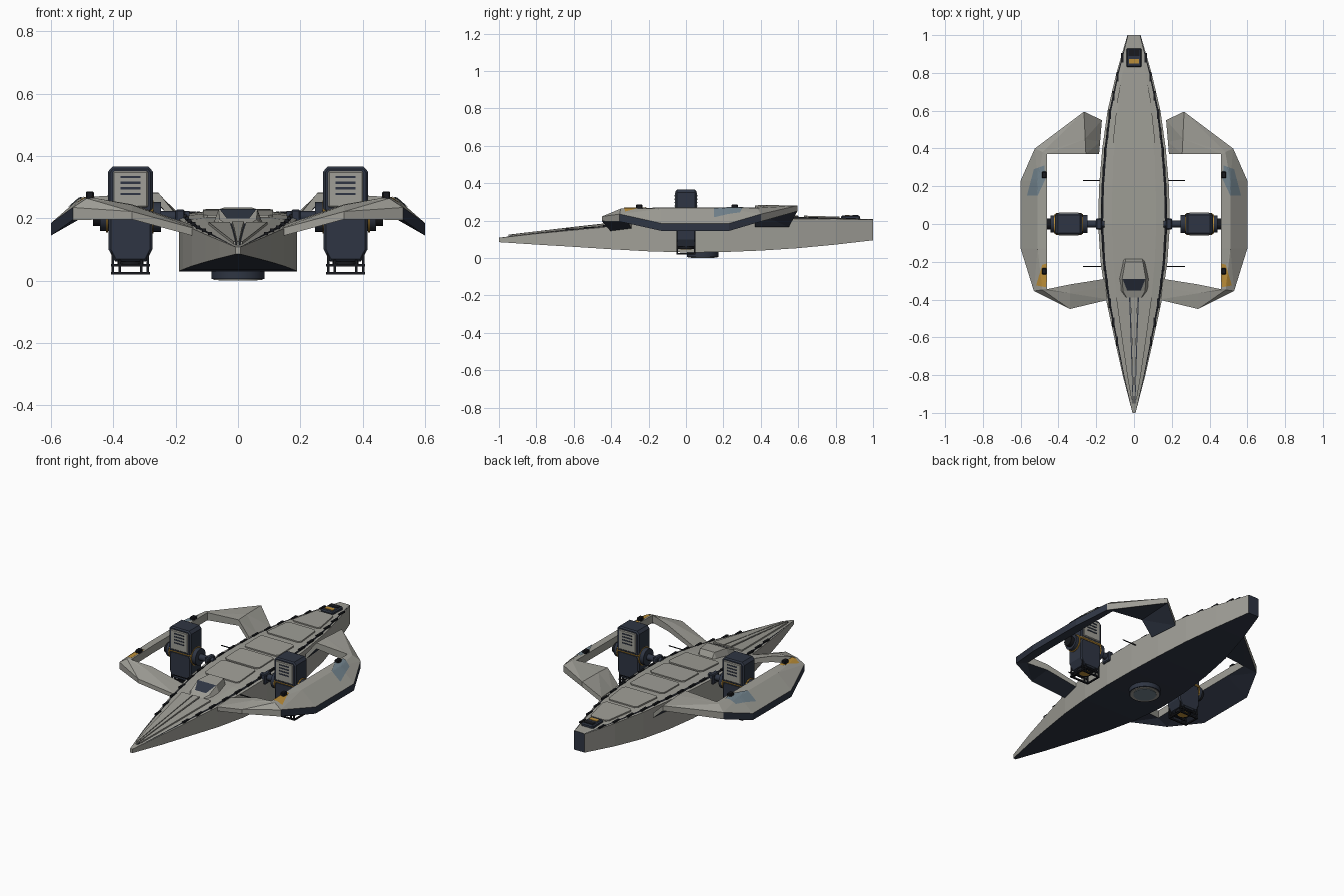
import bpy, bmesh, math
from mathutils import Vector, Matrix
from mathutils.bvhtree import BVHTree

if "Cube" in bpy.data.objects:
    bpy.data.objects.remove(bpy.data.objects["Cube"])


def material(name, r, g, b):
    m = bpy.data.materials.new(name)
    m.use_nodes = True
    m.diffuse_color = (r, g, b, 1)
    m.node_tree.nodes["Principled BSDF"].inputs["Base Color"].default_value = (r, g, b, 1)
    return m


BEIGE, NAVY, BLACK, AMBER, GLASS = range(5)
MATS = [material("warm grey", .35, .345, .31), material("navy", .028, .036, .056),
        material("black", .009, .010, .013), material("amber", .5, .27, .04),
        material("blue grey glass", .17, .23, .27)]


def finish(name, bm, mat=0, mirror=False, rule=None, smooth=False):
    """Turn a bmesh into an object, colouring faces by a rule if given."""
    bm.normal_update()
    for f in bm.faces:
        f.material_index = rule(f) if rule else mat
        f.smooth = smooth and len(f.verts) == 4
    me = bpy.data.meshes.new(name)
    bm.to_mesh(me)
    bm.free()
    for m in MATS:
        me.materials.append(m)
    ob = bpy.data.objects.new(name, me)
    bpy.context.collection.objects.link(ob)
    if mirror:
        ob.modifiers.new("mirror", 'MIRROR').use_mirror_merge = False
    return ob


def loft(sections):
    bm = bmesh.new()
    rings = [[bm.verts.new(p) for p in s] for s in sections]
    n = len(rings[0])
    for a, b in zip(rings, rings[1:]):
        for i in range(n):
            j = (i + 1) % n
            bm.faces.new((a[i], a[j], b[j], b[i]))
    bm.faces.new(rings[0])
    bm.faces.new(rings[-1])
    bmesh.ops.recalc_face_normals(bm, faces=bm.faces)
    return bm


def box(name, x, y, z, mat, mirror=False, bevel=0.0):
    bm = bmesh.new()
    size = [b - a for a, b in (x, y, z)]
    mid = [(a + b) / 2 for a, b in (x, y, z)]
    bmesh.ops.create_cube(bm, size=1, matrix=Matrix.Translation(mid) @ Matrix.Diagonal((*size, 1)))
    if bevel:
        bmesh.ops.bevel(bm, geom=bm.edges[:], offset=bevel, segments=1, affect='EDGES')
    return finish(name, bm, mat, mirror)


def tube(name, centre, radius, length, axis, mat, mirror=False, sides=24):
    turn = Matrix.Rotation(math.pi / 2, 4, 'Y') if axis == 'X' else Matrix()
    bm = bmesh.new()
    bmesh.ops.create_cone(bm, cap_ends=True, segments=sides, radius1=radius, radius2=radius,
                          depth=length, matrix=Matrix.Translation(centre) @ turn)
    return finish(name, bm, mat, mirror, smooth=True)


# Hull stations: y, half width, bottom height, deck edge height
HULL = [(-1, .008, .085, .108), (-.8, .06, .072, .13), (-.6, .105, .06, .149), (-.4, .148, .047, .168),
        (-.2, .177, .036, .187), (0, .19, .03, .2), (.2, .185, .032, .206), (.4, .168, .04, .21),
        (.6, .14, .053, .21), (.8, .093, .072, .208), (1, .035, .095, .205)]


def station(y):
    for a, b in zip(HULL, HULL[1:]):
        if y <= b[0]:
            t = (y - a[0]) / (b[0] - a[0])
            return [p + (q - p) * t for p, q in zip(a, b)]


def deck(y):
    s = station(y)
    return s[3] + .075 * s[1]


def hull_section(s):
    y, w, low, top = s
    half = [(w, low), (w, top), (w * .93, top + .02 * w), (w * .86, top + .045 * w), (w * .62, top + .075 * w)]
    return [(x, y, z) for x, z in half] + [(-x, y, z) for x, z in reversed(half)]


def hull_colour(f):
    c = f.calc_center_median()
    if f.normal.z < -.5 or f.normal.y > .9:
        return NAVY
    w = station(c.y)[1]
    return BLACK if f.normal.z > .5 and .86 < abs(c.x) / w < .93 else BEIGE


finish("hull", loft([hull_section(s) for s in HULL]), rule=hull_colour)


# Plates that follow the deck
def deck_plate(name, rows, height, mat, mirror=False):
    secs = [[(a, y, deck(y) - .004), (b, y, deck(y) - .004), (b, y, deck(y) + height),
             (a, y, deck(y) + height)] for y, a, b in rows]
    return finish(name, loft(secs), mat, mirror)


for i, (y0, y1) in enumerate([(-.16, .015), (.03, .185), (.21, .375), (.42, .6), (.63, .82)]):
    w0, w1 = (min(.112, station(y)[1] * .68) for y in (y0, y1))
    c = .014
    deck_plate(f"deck_panel_{i}", [(y0, c - w0, w0 - c), (y0 + c, -w0, w0), (y1 - c, -w1, w1),
                                   (y1, c - w1, w1 - c)], .007, BEIGE)
deck_plate("nose_panel", [(-.93, .008, .014), (-.8, .012, .036), (-.6, .018, .065), (-.39, .026, .094)],
           .008, BEIGE, True)
deck_plate("nose_groove", [(-.95, .004, .008), (-.8, .008, .012), (-.6, .013, .018), (-.39, .02, .026)],
           .003, NAVY, True)
deck_plate("nose_spine", [(-.95, -.003, .003), (-.6, -.012, .012), (-.39, -.019, .019)], .01, BEIGE)

# Small clamps along the deck edge
for i in range(16):
    y = -.62 + i * .1
    s = station(y)
    x = s[1] * .895
    box("deck_clamp", (x - .006, x + .006), (y - .025, y + .025), (s[3], s[3] + .045 * s[1] + .005), BLACK, True)

# Cockpit with a sloping window
cockpit = [(-.39, .05, .003), (-.355, .075, .012), (-.29, .08, .038), (-.2, .06, .034), (-.185, .055, .003)]
finish("cockpit", loft([[(-w, y, deck(y) - .01), (w, y, deck(y) - .01), (w * .78, y, deck(y) + h),
                         (-w * .78, y, deck(y) + h)] for y, w, h in cockpit]))
bm = bmesh.new()
bm.faces.new([bm.verts.new((x, y, deck(y) + h)) for x, y, h in
              [(-.036, -.352, .016), (.036, -.352, .016), (.06, -.292, .04), (-.06, -.292, .04)]])
finish("cockpit_window", bm, NAVY)

# Stern housing
box("stern_housing", (-.04, .04), (.83, .93), (.2, .228), NAVY, bevel=.006)
box("stern_stripe", (-.026, .026), (.85, .874), (.225, .231), AMBER)
box("stern_vent", (-.03, .03), (.89, .92), (.225, .231), BLACK)

# Wing ring: inner top, ridge, outer top, outer bottom, inner bottom for each station
# columns: inner x, y, z; outer x, y, z; lower edge drop inner, outer; ridge rise
RING = [(.15, -.29, .18, .13, -.40, .165, .025, .025, 0), (.34, -.32, .245, .34, -.45, .222, .035, .025, .006),
        (.46, -.345, .265, .53, -.355, .235, .045, .04, .01), (.46, -.13, .27, .6, -.13, .185, .045, .04, .024),
        (.46, .23, .27, .6, .23, .185, .045, .04, .024), (.46, .37, .27, .525, .40, .235, .045, .04, .01),
        (.255, .37, .282, .265, .595, .28, .035, .03, .002), (.185, .37, .195, .17, .55, .195, .03, .03, 0)]
sections = []
for x, y, z, X, Y, Z, di, do, up in RING:
    a, b = Vector((x, y, z)), Vector((X, Y, Z))
    ridge = a.lerp(b, .36) + Vector((0, 0, up))
    sections.append([a, ridge, b, b - Vector((0, 0, do)), a - Vector((0, 0, di))])


def ring_colour(f):
    c = f.calc_center_median()
    edge = c.x > .52 and abs(f.normal.z) < .3
    return NAVY if f.normal.z < -.3 or edge else BEIGE


bm = loft(sections)
bmesh.ops.triangulate(bm, faces=bm.faces)
surface = BVHTree.FromBMesh(bm)
finish("wing_ring", bm, mirror=True, rule=ring_colour)


# Painted patches draped on the ring
def patch(name, outline, mat):
    bm = bmesh.new()
    bm.faces.new([bm.verts.new((x, y, 1)) for x, y in outline])
    bmesh.ops.triangulate(bm, faces=bm.faces)
    bmesh.ops.subdivide_edges(bm, edges=bm.edges[:], cuts=7, use_grid_fill=True)
    for v in bm.verts:
        hit = surface.ray_cast(v.co, Vector((0, 0, -1)))[0]
        if hit:
            v.co.z = hit.z + .004
    bmesh.ops.recalc_face_normals(bm, faces=bm.faces)
    if sum(f.normal.z for f in bm.faces) < 0:
        bmesh.ops.reverse_faces(bm, faces=bm.faces)
    finish(name, bm, mat, True)


patch("wing_window", [(.567, .15), (.53, .29), (.475, .31), (.468, .24), (.51, .15)], GLASS)
patch("wing_marking", [(.463, -.21), (.485, -.215), (.518, -.325), (.465, -.335)], AMBER)
for y in (-.25, .26):
    box("wing_light", (.462, .488), (y - .017, y + .017), (.26, .287), BLACK, True, .004)

# Engines: chamfered pods
CX = .345


def pod(name, outline, depth, mat):
    secs = [[(CX + sx * w, y, z) for sx, pts in ((1, outline), (-1, outline[::-1])) for w, z in pts]
            for y in (-depth, depth)]
    bm = loft(secs)
    bmesh.ops.bevel(bm, geom=[e for e in bm.edges if abs(e.verts[0].co.y - e.verts[1].co.y) < .001],
                    offset=.007, segments=1, affect='EDGES')
    return finish(name, bm, mat, True)


pod("engine_head", [(.07, .22), (.072, .235), (.072, .35), (.058, .366)], .055, NAVY)
pod("engine_body", [(.05, .062), (.07, .1), (.07, .2), (.06, .222)], .052, NAVY)
pod("engine_collar", [(.074, .218), (.074, .228)], .058, AMBER)
for side in (-1, 1):
    def slab(a, b):
        return tuple(sorted((side * a, side * b)))
    box("engine_panel", (CX - .056, CX + .056), slab(.05, .06), (.235, .352), BEIGE, True, .004)
    for k in range(4):
        z = .275 + k * .018
        box("engine_louvre", (CX - .032, CX + .032), slab(.058, .062), (z, z + .007), NAVY, True)
    for x in (-.056, -.035, .035, .056):
        box("cage_post", (CX + x - .004, CX + x + .004), slab(.042, .05), (.02, .1), BLACK, True)
    for z in (.024, .05):
        box("cage_rail", (CX - .062, CX + .062), slab(.042, .05), (z - .004, z + .004), BLACK, True)
    x = CX + side * .058
    box("cage_side_rail", (x - .004, x + .004), (-.05, .05), (.02, .028), BLACK, True)
tube("engine_nozzle", (CX, 0, .058), .042, .02, 'Z', BLACK, True)
tube("nozzle_ring", (CX, 0, .05), .03, .008, 'Z', AMBER, True)

# Pivots and supports
tube("support_arm", (.215, 0, .205), .018, .12, 'X', NAVY, True, 16)
tube("inner_pivot", (.262, 0, .205), .048, .03, 'X', NAVY, True)
tube("outer_pivot", (.428, 0, .205), .045, .03, 'X', NAVY, True)
tube("pivot_band", (.274, 0, .205), .053, .006, 'X', AMBER, True)
tube("outer_pivot_band", (.42, 0, .205), .05, .006, 'X', AMBER, True)
tube("pivot_cap", (.45, 0, .205), .03, .03, 'X', BLACK, True)
box("hull_mount", (.17, .2), (-.03, .03), (.17, .228), NAVY, True, .005)
for y in (-.225, .23):
    tube("side_antenna", (.22, y, .18), .003, .1, 'X', BLACK, True, 8)

# Belly hatch
tube("belly_ring", (0, .09, .02), .085, .03, 'Z', NAVY, sides=40)
tube("belly_rim", (0, .09, .008), .078, .01, 'Z', BEIGE, sides=40)
tube("belly_lens", (0, .09, .0045), .062, .009, 'Z', GLASS, sides=40)
